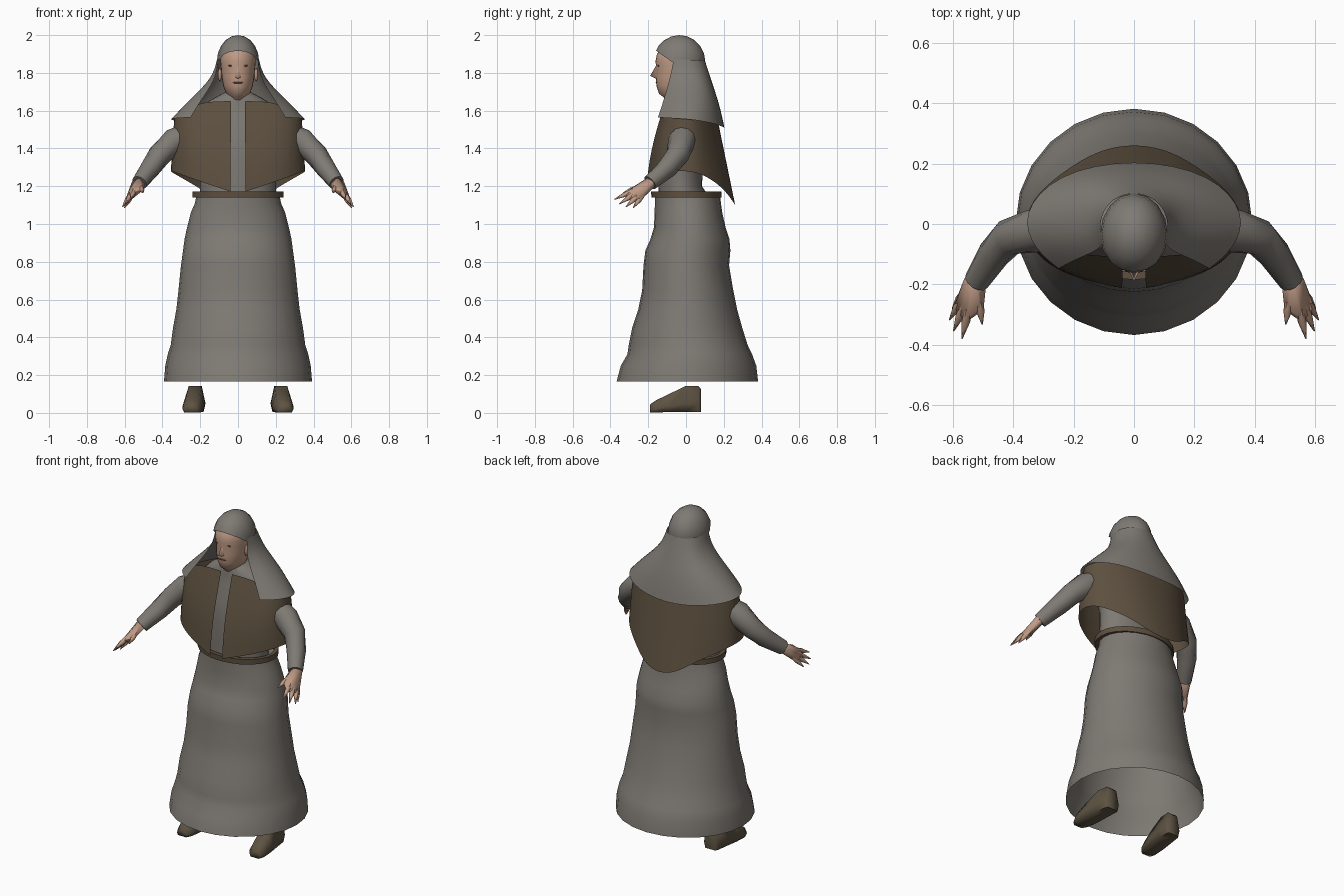
import bpy, bmesh, math
from mathutils import Vector

cube = bpy.data.objects.get("Cube")
if cube:
    bpy.data.objects.remove(cube, do_unlink=True)


def material(name, colour):
    mat = bpy.data.materials.new(name)
    mat.use_nodes = True
    mat.diffuse_color = (*colour, 1)
    shader = next(n for n in mat.node_tree.nodes if n.type == 'BSDF_PRINCIPLED')
    shader.inputs["Base Color"].default_value = (*colour, 1)
    return mat


CLOTH = material("grey cloth", (.21, .193, .172))
LEATHER = material("brown leather", (.11, .08, .05))
SHOE = material("dark shoe leather", (.11, .086, .055))
SKIN = material("skin", (.52, .325, .235))
DARK = material("dark features", (.16, .085, .06))


def finish(bm, name, mat, mirror=False, subdivide=0, angle=50):
    """Turn a bmesh into a smooth-shaded object, optionally mirrored and subdivided."""
    bmesh.ops.recalc_face_normals(bm, faces=bm.faces)
    mesh = bpy.data.meshes.new(name)
    bm.to_mesh(mesh)
    bm.free()
    mesh.materials.append(mat)
    mesh.shade_smooth()
    mesh.set_sharp_from_angle(angle=math.radians(angle))
    obj = bpy.data.objects.new(name, mesh)
    bpy.context.collection.objects.link(obj)
    if mirror:
        mod = obj.modifiers.new("Mirror", 'MIRROR')
        mod.use_clip = True
    if subdivide:
        mod = obj.modifiers.new("Subdivision", 'SUBSURF')
        mod.levels = mod.render_levels = subdivide
        mod.boundary_smooth = 'PRESERVE_CORNERS'


def skin_rings(bm, rings, closed=True, cap_start=False, cap_end=False):
    """Bridge successive point rows with quads."""
    rows = [[bm.verts.new(p) for p in ring] for ring in rings]
    count = len(rows[0])
    for a, b in zip(rows, rows[1:]):
        for i in range(count if closed else count - 1):
            j = (i + 1) % count
            bm.faces.new((a[i], a[j], b[j], b[i]))
    if cap_start:
        bm.faces.new(rows[0])
    if cap_end:
        bm.faces.new(rows[-1])


def oval(z, rx, front, back, n=24):
    """Horizontal oval given its half width and its front and back limits."""
    mid, ry = (front + back) / 2, (back - front) / 2
    angles = [math.tau * i / n for i in range(n)]
    return [(rx * math.cos(a), mid + ry * math.sin(a), z) for a in angles]


def tube(bm, path, n=12):
    """Round tube through (point, radius) pairs."""
    points = [Vector(p) for p, r in path]
    rings = []
    for i, (p, r) in enumerate(path):
        d = (points[min(i + 1, len(path) - 1)] - points[max(i - 1, 0)]).normalized()
        u = d.cross(Vector((0, 0, 1))).normalized()
        v = d.cross(u)
        turn = [math.tau * k / n for k in range(n)]
        rings.append([points[i] + r * (u * math.cos(t) + v * math.sin(t)) for t in turn])
    skin_rings(bm, rings, True, True, True)


def body_part(name, mat, table, **caps):
    bm = bmesh.new()
    skin_rings(bm, [oval(*row) for row in table], **caps)
    finish(bm, name, mat)


# Long skirt, gently uneven, open at the hem
body_part("skirt", CLOTH, [
    (.165, .392, -.368, .382), (.25, .385, -.345, .372), (.31, .372, -.31, .35),
    (.36, .356, -.303, .326), (.45, .344, -.285, .298), (.55, .326, -.252, .27),
    (.65, .315, -.232, .25), (.78, .302, -.225, .228), (.86, .291, -.215, .235),
    (.92, .283, -.188, .23), (.98, .27, -.17, .21), (1.06, .25, -.166, .192),
    (1.11, .228, -.165, .185), (1.15, .22, -.165, .18)], cap_end=True)

# Belt as a closed band
body_part("belt", LEATHER, [
    (1.14, .22, -.16, .16), (1.14, .242, -.183, .187), (1.172, .242, -.185, .188),
    (1.172, .22, -.16, .16), (1.14, .22, -.16, .16)])

# Tunic body and collar
body_part("tunic", CLOTH, [
    (1.13, .2, -.15, .13), (1.2, .2, -.145, .085), (1.35, .2, -.155, .09),
    (1.48, .24, -.138, .1), (1.58, .23, -.115, .1), (1.64, .17, -.105, .09),
    (1.665, .13, -.105, .08), (1.695, .075, -.1, .07)], cap_end=True)

# Head, with the neck running into the collar
body_part("head", SKIN, [
    (1.63, .055, -.08, .05), (1.672, .045, -.12, .045), (1.69, .063, -.143, .05),
    (1.73, .078, -.156, .06), (1.78, .087, -.16, .07), (1.83, .091, -.157, .075),
    (1.86, .094, -.162, .08), (1.9, .093, -.154, .08), (1.95, .065, -.12, .05)],
    cap_end=True)

# Nose as a small wedge
bm = bmesh.new()
nose = [bm.verts.new(p) for p in (
    (0, -.155, 1.845), (-.02, -.15, 1.775), (0, -.152, 1.765), (.02, -.15, 1.775))]
tip = bm.verts.new((0, -.19, 1.784))
for a, b in zip(nose, nose[1:] + nose[:1]):
    bm.faces.new((a, b, tip))
finish(bm, "nose", SKIN, angle=180)


def blob(bm, centre, size):
    made = bmesh.ops.create_uvsphere(bm, u_segments=16, v_segments=10, radius=1)["verts"]
    bmesh.ops.scale(bm, vec=size, verts=made)
    bmesh.ops.translate(bm, vec=centre, verts=made)


# Eyes, mouth and ears
bm = bmesh.new()
blob(bm, (.036, -.146, 1.838), (.017, .004, .004))
finish(bm, "eyes", DARK, mirror=True)
bm = bmesh.new()
blob(bm, (0, -.157, 1.748), (.03, .004, .004))
finish(bm, "mouth", DARK)
bm = bmesh.new()
blob(bm, (.096, -.05, 1.79), (.01, .02, .035))
finish(bm, "ears", SKIN, mirror=True)

# Cap: ellipsoid sliced by a plane sloping from forehead to nape
bm = bmesh.new()
blob(bm, (0, -.035, 1.86), (.112, .137, .14))
bmesh.ops.bisect_plane(bm, geom=bm.verts[:] + bm.edges[:] + bm.faces[:],
                       plane_co=(0, -.165, 1.922), plane_no=(0, -.7, -1),
                       clear_outer=True)
finish(bm, "cap", CLOTH)

# Veil: columns run from head to hem, front edge round to the back centre
veil = [
    [(.106, -.065, 1.87), (.115, -.085, 1.77), (.2, -.12, 1.65), (.25, -.148, 1.565)],
    [(.112, -.03, 1.87), (.135, -.03, 1.775), (.26, -.06, 1.655), (.33, -.085, 1.56)],
    [(.112, .025, 1.87), (.135, .04, 1.77), (.27, .05, 1.65), (.378, .03, 1.555)],
    [(.075, .085, 1.865), (.11, .11, 1.77), (.2, .15, 1.65), (.26, .17, 1.53)],
    [(0, .108, 1.865), (0, .14, 1.77), (0, .19, 1.63), (0, .22, 1.5)]]
bm = bmesh.new()
skin_rings(bm, veil, closed=False)
finish(bm, "veil", CLOTH, mirror=True, subdivide=2, angle=180)

# Vest: top and bottom edge points from the front opening to the back centre
vest = [
    ((.037, -.11, 1.65), (.04, -.212, 1.172)),
    ((.2, -.1, 1.65), (.2, -.18, 1.225)),
    ((.29, -.08, 1.59), (.31, -.12, 1.265)),
    ((.345, -.03, 1.555), (.362, -.04, 1.285)),
    ((.335, .06, 1.555), (.355, .08, 1.275)),
    ((.21, .13, 1.6), (.2, .2, 1.19)),
    ((.1, .15, 1.62), (.1, .25, 1.115)),
    ((0, .155, 1.62), (0, .265, 1.095))]
columns = []
for top, bottom in vest:
    top, bottom = Vector(top), Vector(bottom)
    middle = top.lerp(bottom, .55)
    if top.y < -.05:
        middle.y -= .025
    columns.append([top, middle, bottom])
bm = bmesh.new()
skin_rings(bm, columns, closed=False)
finish(bm, "vest", LEATHER, mirror=True, subdivide=2, angle=180)

# Sleeves
bm = bmesh.new()
tube(bm, [((.24, 0, 1.48), .065), ((.34, -.025, 1.435), .072), ((.415, -.045, 1.365), .062),
          ((.465, -.1, 1.295), .054), ((.522, -.19, 1.218), .042)])
finish(bm, "sleeves", CLOTH, mirror=True)

# Hands: broad hull palm plus short pointed fingers and a thumb
wrist = Vector((.525, -.18, 1.222))
tips = [Vector(p) for p in ((.503, -.333, 1.165), (.57, -.38, 1.13), (.598, -.355, 1.105),
                            (.612, -.318, 1.09), (.602, -.28, 1.085))]
bm = bmesh.new()
cores = [(wrist, .037)] + [(wrist.lerp(t, .66), .012) for t in tips]
for centre, r in cores:
    for axis in range(3):
        for side in (-r, r):
            point = centre.copy()
            point[axis] += side
            bm.verts.new(point)
bmesh.ops.convex_hull(bm, input=bm.verts[:])
loose = [v for v in bm.verts if not v.link_faces]
bmesh.ops.delete(bm, geom=loose, context='VERTS')
for t in tips:
    tube(bm, [(wrist.lerp(t, .5), .014), (wrist.lerp(t, .72), .014), (t, .002)], 6)
finish(bm, "hands", SKIN, mirror=True, angle=60)

# Shoes: sections from heel to toe as (y, centre x, half width, height)
bm = bmesh.new()
sections = []
for y, x, w, h in ((.08, .22, .042, .125), (.065, .222, .05, .143), (0, .228, .054, .143),
                   (-.09, .236, .058, .1), (-.16, .243, .052, .066), (-.19, .246, .034, .045)):
    profile = [(-.6, 1), (.6, 1), (1, .35), (.8, .04), (-.8, .04), (-1, .35)]
    sections.append([(x + w * u, y, h * v) for u, v in profile])
skin_rings(bm, sections, True, True, True)
finish(bm, "shoes", SHOE, mirror=True, angle=75)
